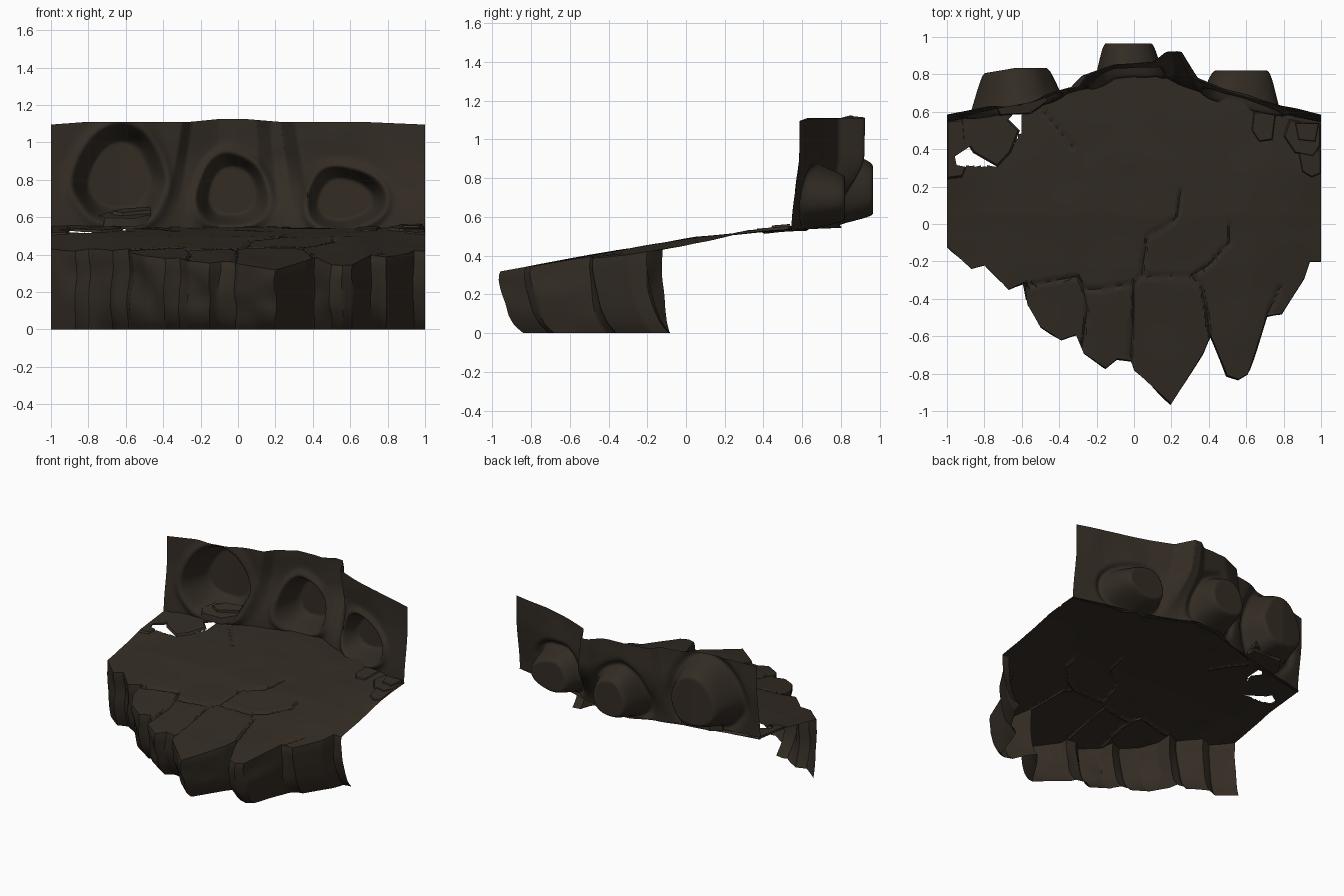
import bpy, bmesh, math
from mathutils import Vector, noise

if "Cube" in bpy.data.objects:
    bpy.data.objects.remove(bpy.data.objects["Cube"])

rock = bpy.data.materials.new("dark brown rock")
rock.diffuse_color = (0.033, 0.025, 0.0175, 1)
rock.use_nodes = True
rock.node_tree.nodes["Principled BSDF"].inputs["Base Color"].default_value = rock.diffuse_color


def lerp(pts, x):
    if x <= pts[0][0]:
        return pts[0][1]
    for (a, b), (c, d) in zip(pts, pts[1:]):
        if x <= c:
            return b + (d - b) * (x - a) / (c - a)
    return pts[-1][1]


def smooth(t):
    t = max(0, min(1, t))
    return t * t * (3 - 2 * t)


def finish(bm, name, angle=32):
    me = bpy.data.meshes.new(name)
    bm.to_mesh(me)
    bm.free()
    ob = bpy.data.objects.new(name, me)
    bpy.context.collection.objects.link(ob)
    me.materials.append(rock)
    bpy.ops.object.select_all(action='DESELECT')
    ob.select_set(True)
    bpy.context.view_layer.objects.active = ob
    bpy.ops.object.shade_smooth_by_angle(angle=math.radians(angle))
    return ob


def sheet(columns):
    """Quad sheet from a list of equally long point columns."""
    bm = bmesh.new()
    v = [[bm.verts.new(p) for p in c] for c in columns]
    for a, b in zip(v, v[1:]):
        for j in range(len(a) - 1):
            bm.faces.new((a[j], b[j], b[j + 1], a[j + 1]))
    return bm


def inside(x, y, poly):
    hit = False
    for (a, b), (c, d) in zip(poly, poly[1:] + poly[:1]):
        if (b > y) != (d > y) and x < a + (c - a) * (y - b) / (d - b):
            hit = not hit
    return hit


# Shared profiles: jagged front edge, wall line, floor slope
EDGE = [(-1, -.12), (-.87, -.24), (-.8, -.22), (-.67, -.35), (-.585, -.31), (-.57, -.43),
        (-.5, -.55), (-.39, -.62), (-.31, -.59), (-.27, -.69), (-.15, -.77), (-.09, -.72),
        (-.015, -.73), (0, -.78), (.2, -.96), (.37, -.69), (.41, -.59), (.45, -.69),
        (.5, -.81), (.56, -.83), (.61, -.8), (.71, -.49), (.79, -.48), (.91, -.29),
        (.94, -.2), (1, -.2)]
WALL = [(-1, .585), (-.85, .615), (-.4, .715), (-.3, .735), (-.25, .8), (-.1, .85),
        (.1, .87), (.17, .92), (.23, .92), (.3, .78), (.45, .725), (.8, .63), (1, .585)]
WALL_BASE = [(-1, .545), (-.4, .68), (-.24, .72), (-.1, .8), (.12, .81), (.24, .75),
             (.45, .68), (.8, .59), (1, .545)]
SLOPE = [(-.96, .32), (-.3, .435), (.05, .495), (.35, .522), (.55, .537), (.95, .558)]
CRACKS = [[(.25, .18), (.23, .03), (.07, -.07), (.04, -.28), (-.01, -.32), (.0, -.42), (-.02, -.73)],
          [(.04, -.28), (.3, -.28), (.4, -.22), (.51, -.1), (.51, .0)],
          [(-.57, -.33), (-.3, -.28), (-.26, -.35), (-.2, -.35), (-.01, -.32)],
          [(.3, -.28), (.36, -.33), (.41, -.6)], [(-.27, -.35), (-.25, -.45), (-.28, -.68)],
          [(.71, -.49), (.78, -.34)], [(-.5, .62), (-.32, .4)]]


def nearest_crack(x, y):
    p, best, at = Vector((x, y)), 9, None
    for line in CRACKS:
        for a, b in zip(line, line[1:]):
            a, b = Vector(a), Vector(b)
            t = max(0, min(1, (p - a).dot(b - a) / (b - a).length_squared))
            q = a + (b - a) * t
            if (p - q).length < best:
                best, at = (p - q).length, q
    return best, at


def floor_z(x, y):
    drop = .035 * smooth((abs(x) - .6) / .4) * smooth((.35 - y) / .4)
    return lerp(SLOPE, y) - drop + .006 * noise.noise((x * 4, y * 4, 0))


edge = []
for a, b in zip(EDGE, EDGE[1:]):
    a, b = Vector(a), Vector(b)
    n = max(1, math.ceil((b - a).length / .02))
    edge += [a + (b - a) * i / n for i in range(n)]
edge.append(Vector(EDGE[-1]))

# Sloping floor with a gap at the back left; points near a crack snap into it
cols = []
for p in edge:
    back, col = lerp(WALL_BASE, p.x) + .01, []
    for j in range(91):
        x, y, groove = p.x, p.y + (back - p.y) * j / 90, 0
        d, q = nearest_crack(x, y)
        if 0 < j < 90 and d < .0085 and 0 < abs(x) < .99:
            x, y, groove = q.x, q.y, .012
        col.append((x, y, floor_z(x, y) - groove))
    cols.append(col)
bm = sheet(cols)
GAP = [(-1.1, .31), (-.73, .31), (-.6, .5), (-.62, .7), (-1.1, .7)]
bmesh.ops.delete(bm, geom=[f for f in bm.faces if inside(*f.calc_center_median().xy, GAP)],
                 context='FACES')
finish(bm, "cracked_floor", 40)

# Cliff curtain hanging from the front edge; the foot is tucked in and its notches shallower
TUCK = [(0, .12), (.12, .075), (.3, .04), (.6, .012), (.9, -.006), (1, 0)]
cols = []
for p in edge:
    top = floor_z(p.x, p.y)
    k = .3 + .7 * smooth((p.x + 1) / .45)
    near = [lerp(EDGE, p.x + d) for d in (-.09, -.045, 0, .045, .09)]
    soft = sum(near) / 5 - p.y
    col = []
    for j in range(15):
        t = j / 14
        side = 1 - abs(p.x) ** 6
        n = .12 * (1 - t) * t * noise.noise((p.x * 7, t * 2, 3))
        y = p.y + lerp(TUCK, t) * k + n * .6 + .5 * (1 - t) * min(0, soft) * side
        col.append((p.x + n * side, y, top * t))
    cols.append(col)
finish(sheet(cols), "front_cliff", 40)

# Back wall with three hollow niches: centre x, z, radii, back plane y
NICHES = [(-.63, .82, .235, .26, .835), (-.03, .735, .185, .19, .965), (.57, .7, .2, .165, .82)]
TOP = [(-1, 1.095), (-.8, 1.11), (-.25, 1.11), (-.1, 1.125), (.04, 1.125), (.22, 1.11), (.7, 1.108), (1, 1.095)]


def wall_y(x, z):
    t = smooth((z - .54) / .4)
    flare = x * (1 - .5 * (1.1 - z) * smooth((.7 - abs(x)) / .3))
    y = lerp(WALL_BASE, x) * (1 - t) + lerp(WALL, flare) * t
    y += .012 * noise.noise((x * 5, z * 5, 1)) * (1 - abs(x) ** 4)
    for cx, cz, rx, rz, back in NICHES:
        dx, dz = (x - cx) / rx, (z - cz) / rz
        a = math.atan2(dz, dx)
        r = math.hypot(dx, dz) * (1 + .05 * math.sin(3 * a + cx * 9))
        r += .08 * noise.noise((x * 6, z * 6, 7))
        y -= .025 * math.exp(-((r - 1.08) / .14) ** 2)
        y += (back - y - .04 * max(0, -dx) * (cx < -.5)) * smooth((1.04 - r) / .38)
    return y


cols = []
for i in range(221):
    x = -1 + i / 110
    top, low = lerp(TOP, x), .53 + .015 * (1 - abs(x))
    cols.append([(x, wall_y(x, low + (top - low) * j / 64), low + (top - low) * j / 64)
                 for j in range(65)])
finish(sheet(cols), "niche_wall", 60)


# Loose slabs lying against the wall
def slab(name, pts, thick, lift=0.0, tilt=0.0):
    bm = bmesh.new()
    y0 = min(p[1] for p in pts)
    base = [bm.verts.new((x, y, floor_z(x, y) + lift + tilt * (y - y0))) for x, y in pts]
    f = bm.faces.new(base)
    up = bmesh.ops.extrude_face_region(bm, geom=[f])
    vs = [g for g in up['geom'] if isinstance(g, bmesh.types.BMVert)]
    c = sum((v.co for v in vs), Vector()) / len(vs)
    for v in vs:
        v.co += Vector(((c.x - v.co.x) * .08, (c.y - v.co.y) * .08, thick))
    bmesh.ops.recalc_face_normals(bm, faces=bm.faces)
    finish(bm, name)


slab("left_slab", [(-.93, .57), (-.92, .43), (-.88, .41), (-.86, .38), (-.73, .305), (-.66, .38),
                   (-.61, .5), (-.67, .56), (-.6, .64)], .014)
slab("left_edge_slab", [(-1, .56), (-1, .24), (-.92, .25), (-.9, .3), (-.95, .31), (-.96, .36),
                        (-.87, .42), (-.88, .57)], .012)
slab("niche_slab", [(-.75, .63), (-.72, .58), (-.55, .59), (-.45, .66), (-.46, .72), (-.7, .72)], .045, .01, .2)
slab("niche_small_slab", [(-.68, .66), (-.62, .63), (-.46, .68), (-.46, .74), (-.62, .72)], .04, .045, .2)
slab("right_slab", [(.64, .6), (.63, .5), (.67, .44), (.74, .45), (.76, .6)], .008)
slab("right_edge_slab", [(.83, .56), (.8, .47), (.86, .38), (.96, .36), (1, .42), (1, .53)], .016)
slab("right_low_slab", [(.88, .38), (.9, .28), (.95, .25), (1, .27), (1, .4)], .01)
slab("right_top_slab", [(.86, .54), (.88, .45), (.97, .44), (.99, .54)], .014, .013)
